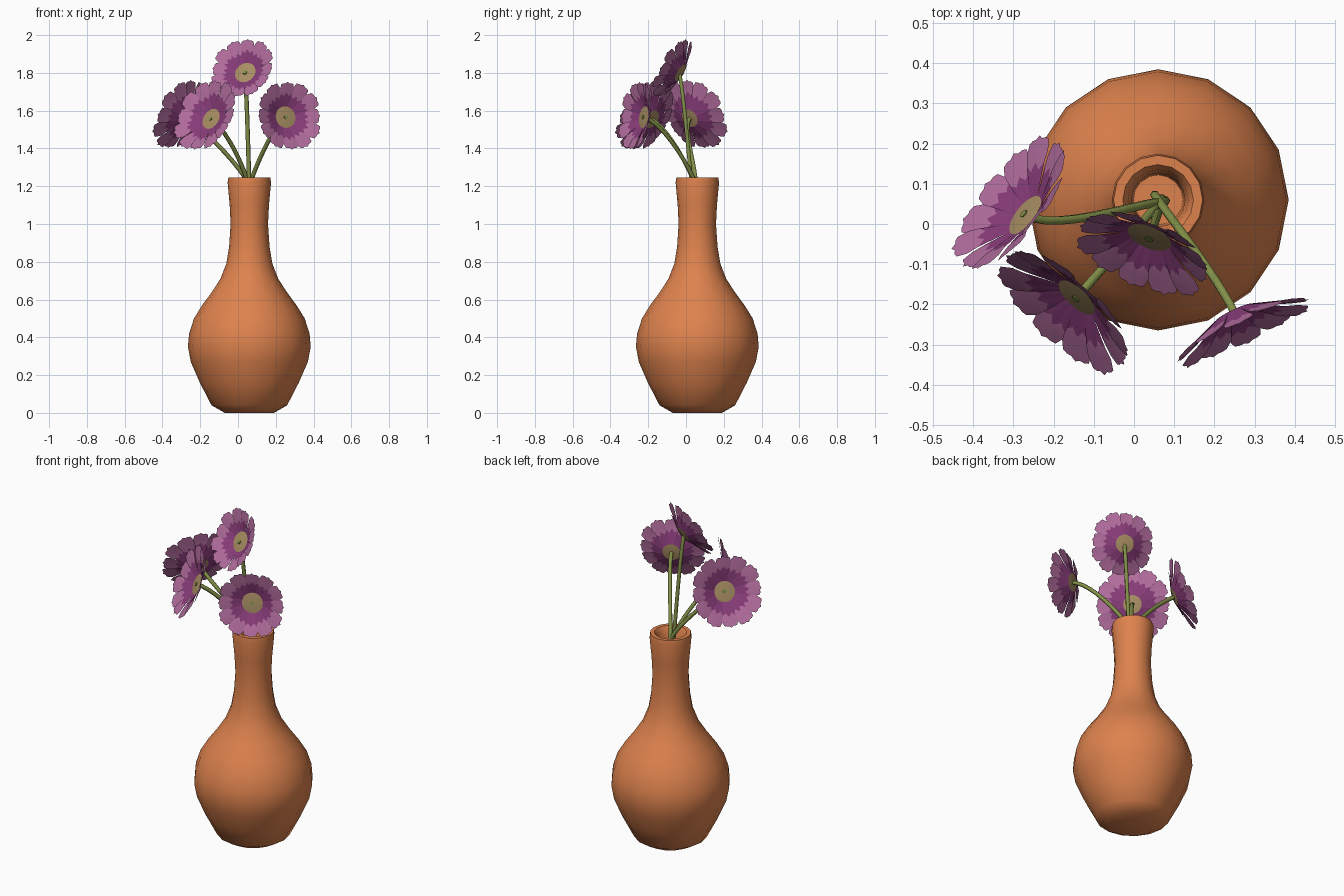
import bpy, bmesh, math
from mathutils import Vector

if "Cube" in bpy.data.objects:
    bpy.data.objects.remove(bpy.data.objects["Cube"])


def material(name, rgb):
    m = bpy.data.materials.new(name)
    m.diffuse_color = (*rgb, 1)
    m.use_nodes = True
    m.node_tree.nodes["Principled BSDF"].inputs["Base Color"].default_value = m.diffuse_color
    return m


TERRACOTTA = material("terracotta", (0.73, 0.225, 0.075))
PINK = material("petal pink", (0.44, 0.15, 0.335))
MAGENTA = material("petal magenta", (0.245, 0.045, 0.19))
TAN = material("flower centre tan", (0.39, 0.27, 0.125))
GREEN = material("stem green", (0.225, 0.28, 0.065))


def finish(bm, name, mats, angle):
    me = bpy.data.meshes.new(name)
    bm.to_mesh(me)
    bm.free()
    ob = bpy.data.objects.new(name, me)
    bpy.context.collection.objects.link(ob)
    for m in mats:
        me.materials.append(m)
    bpy.ops.object.select_all(action='DESELECT')
    ob.select_set(True)
    bpy.context.view_layer.objects.active = ob
    bpy.ops.object.shade_smooth_by_angle(angle=math.radians(angle))
    return ob


# Vase: lathed 16-sided profile with a hollow neck
def vase(cx, cy, sides=16):
    profile = [(0.13, 0.0), (0.20, 0.04), (0.262, 0.16), (0.31, 0.27),
               (0.325, 0.35), (0.319, 0.42), (0.293, 0.50), (0.25, 0.57),
               (0.198, 0.64), (0.153, 0.71), (0.122, 0.79), (0.107, 0.88),
               (0.099, 1.0), (0.104, 1.1), (0.115, 1.22), (0.111, 1.245),
               (0.088, 1.245), (0.075, 1.225), (0.067, 1.17), (0.062, 1.0)]
    bm = bmesh.new()
    rings = [[bm.verts.new((cx + r * math.cos(2 * math.pi * i / sides),
                            cy + r * math.sin(2 * math.pi * i / sides), z))
              for i in range(sides)] for r, z in profile]
    for a, b in zip(rings, rings[1:]):
        for i in range(sides):
            j = (i + 1) % sides
            bm.faces.new((a[i], a[j], b[j], b[i]))
    bm.faces.new(rings[0][::-1])
    bm.faces.new(rings[-1])
    finish(bm, "vase", [TERRACOTTA], 50)


# Flower head: cupped lobed petals around a shallow disc, built along +z
def flower_head(name, centre, normal, radius, petals=12, cols=8):
    bm = bmesh.new()
    step = 2 * math.pi / petals
    for p in range(petals):
        lift = 0.004 if p % 2 else -0.003
        size = radius * (1.0 if p % 3 else 0.95)
        grid = []
        for k, t in enumerate((0.0, 0.4, 0.75, 1.0)):
            row = []
            for c in range(cols + 1):
                u = 2 * c / cols - 1
                tip = size * (0.98 - 0.13 * u ** 4 + 0.025 * math.cos(3 * math.pi * u))
                r = 0.05 + (tip - 0.05) * t
                if k == 1:  # jagged colour border
                    r = radius * (0.59 + 0.05 * math.cos(2 * math.pi * u) + 0.03 * (p % 2))
                a = p * step + u * step * 0.53
                s = (r - 0.05) / (radius - 0.05)
                z = 0.052 * s ** 0.8 + lift * min(1, 2 * s) + 0.005 * s * (1 - u * u)
                row.append(bm.verts.new((r * math.cos(a), r * math.sin(a), z)))
            grid.append(row)
        for k in range(3):
            for c in range(cols):
                f = bm.faces.new((grid[k][c], grid[k + 1][c],
                                  grid[k + 1][c + 1], grid[k][c + 1]))
                f.material_index = 1 if k == 0 else 0
    # Centre disc, shallow on both sides
    n = 20
    ring = [bm.verts.new((0.058 * math.cos(2 * math.pi * i / n),
                          0.058 * math.sin(2 * math.pi * i / n), 0.004)) for i in range(n)]
    for h in (0.009, -0.007):
        top = bm.verts.new((0, 0, h))
        for i in range(n):
            tri = (top, ring[i], ring[(i + 1) % n])
            f = bm.faces.new(tri if h > 0 else tri[::-1])
            f.material_index = 2
    ob = finish(bm, name, [PINK, MAGENTA, TAN], 40)
    ob.rotation_mode = 'QUATERNION'
    ob.rotation_quaternion = normal.to_track_quat('Z', 'Y')
    ob.location = centre


# Stem: round bevelled curve from inside the neck to the back of the flower
def stem(name, mouth, centre, normal, bend):
    cu = bpy.data.curves.new(name, 'CURVE')
    cu.dimensions = '3D'
    cu.bevel_depth = 0.0115
    cu.bevel_resolution = 1
    cu.resolution_u = 10
    cu.use_fill_caps = True
    sp = cu.splines.new('BEZIER')
    sp.bezier_points.add(2)
    m = Vector((*mouth, 1.2))
    end = centre + normal * 0.011
    foot = Vector((0.06, 0.06, 1.0))
    up = Vector(((centre.x - m.x) * 0.2, (centre.y - m.y) * 0.2, 0.13))
    data = [(foot, foot - Vector((0, 0, 0.05)), foot + Vector((0, 0, 0.05))),
            (m, m - up * 0.5, m + up),
            (end, end - normal * bend, end + normal * 0.01)]
    for bp, (co, left, right) in zip(sp.bezier_points, data):
        bp.handle_left_type = bp.handle_right_type = 'FREE'
        bp.co, bp.handle_left, bp.handle_right = co, left, right
    cu.materials.append(GREEN)
    bpy.context.collection.objects.link(bpy.data.objects.new(name, cu))


vase(0.06, 0.06)

# name, flower centre, facing direction, radius, stem position at mouth, bend
FLOWERS = [
    ("top", (0.04, -0.03, 1.80), (-0.34, -0.81, 0.47), 0.180, (0.06, 0.03), 0.02),
    ("front", (-0.14, -0.18, 1.555), (-0.62, -0.67, 0.40), 0.210, (0.06, 0.05), 0.13),
    ("right", (0.25, -0.22, 1.565), (0.42, -0.89, 0.15), 0.190, (0.06, 0.06), 0.11),
    ("left", (-0.268, 0.02, 1.56), (-0.72, 0.56, 0.39), 0.205, (0.065, 0.055), 0.09),
]
for name, c, nrm, rad, mouth, bend in FLOWERS:
    c, nrm = Vector(c), Vector(nrm).normalized()
    flower_head(name + "_flower", c, nrm, rad)
    stem(name + "_stem", mouth, c, nrm, bend)
